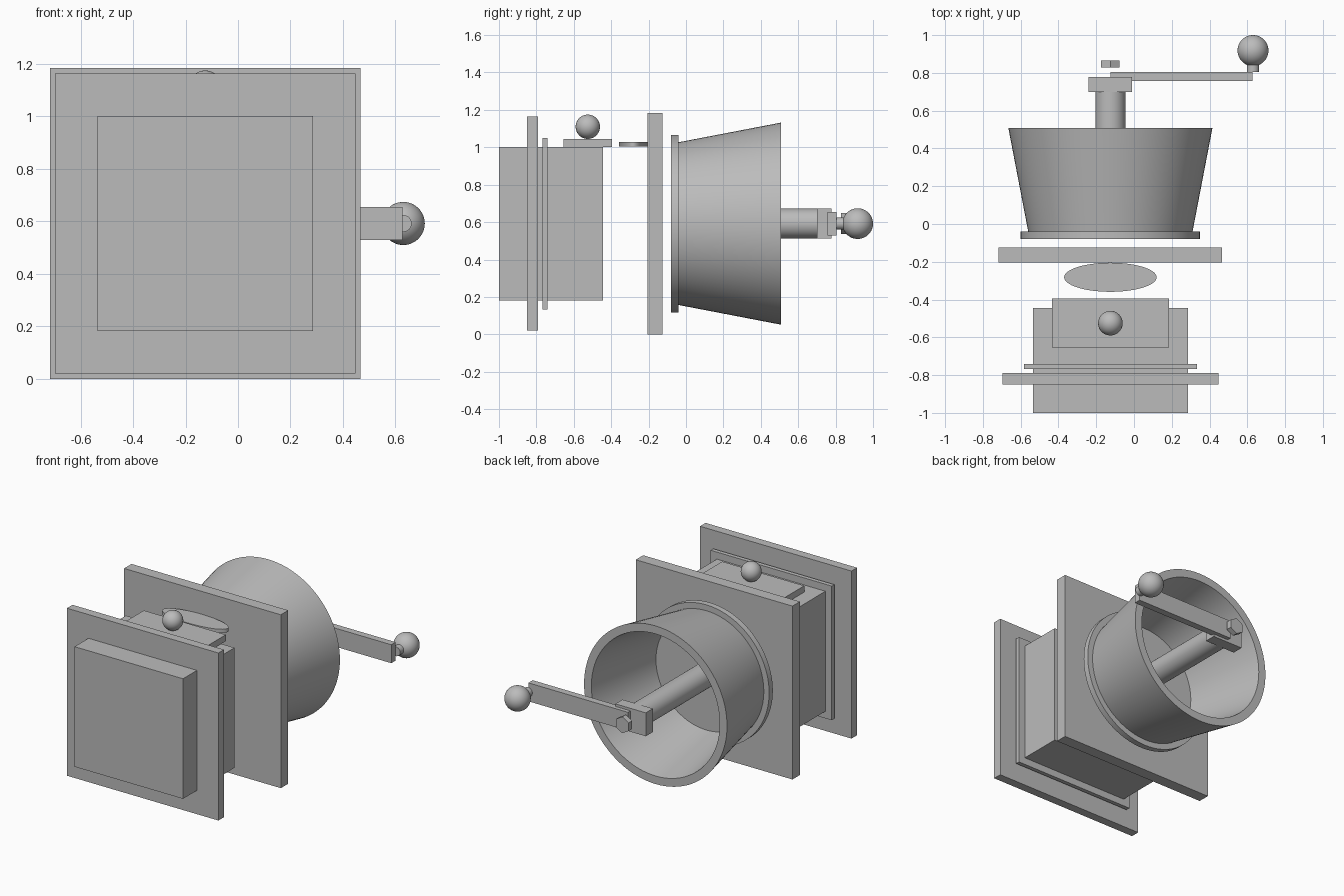
import bpy, math
from mathutils import Matrix, Vector

if "Cube" in bpy.data.objects:
    bpy.data.objects.remove(bpy.data.objects["Cube"], do_unlink=True)

CX, CZ = -0.125, 0.592  # main axis, running along y

grey = bpy.data.materials.new("plain grey")
grey.use_nodes = True
COLOUR = (0.5, 0.5, 0.5, 1)
grey.diffuse_color = COLOUR
grey.node_tree.nodes["Principled BSDF"].inputs["Base Color"].default_value = COLOUR


def finish(name, smooth=False):
    ob = bpy.context.object
    ob.name = name
    ob.data.name = name
    ob.data.materials.append(grey)
    bpy.ops.object.transform_apply(location=False, rotation=True, scale=True)
    if smooth:
        bpy.ops.object.shade_smooth_by_angle(angle=math.radians(35))
    return ob


def box(name, x, y, z):
    centre = [(a + b) / 2 for a, b in (x, y, z)]
    bpy.ops.mesh.primitive_cube_add(size=1, location=centre)
    bpy.context.object.scale = [b - a for a, b in (x, y, z)]
    return finish(name)


def square(name, half, y):
    return box(name, (CX - half, CX + half), y, (CZ - half, CZ + half))


def rod(name, radius, y, x=CX, sides=64):
    bpy.ops.mesh.primitive_cylinder_add(
        vertices=sides, radius=radius, depth=y[1] - y[0],
        location=(x, (y[0] + y[1]) / 2, CZ), rotation=(math.pi / 2, 0, 0))
    return finish(name, sides > 8)


def ball(name, radius, location):
    bpy.ops.mesh.primitive_uv_sphere_add(segments=48, ring_count=24, radius=radius, location=location)
    return finish(name, True)


def turned(name, profile, steps=96):
    """Revolve a closed (radius, y) profile about the main axis."""
    verts, faces, n = [], [], len(profile)
    for i in range(steps):
        a = math.tau * i / steps
        verts += [(r * math.cos(a), y, r * math.sin(a)) for r, y in profile]
        for k in range(n):
            j, m = (i + 1) % steps, (k + 1) % n
            faces.append((i * n + k, i * n + m, j * n + m, j * n + k))
    mesh = bpy.data.meshes.new(name)
    mesh.from_pydata(verts, [], faces)
    ob = bpy.data.objects.new(name, mesh)
    ob.location = (CX, 0, CZ)
    bpy.context.collection.objects.link(ob)
    bpy.ops.object.select_all(action='DESELECT')
    ob.select_set(True)
    bpy.context.view_layer.objects.active = ob
    bpy.ops.object.mode_set(mode='EDIT')
    bpy.ops.mesh.select_all(action='SELECT')
    bpy.ops.mesh.normals_make_consistent(inside=False)
    bpy.ops.object.mode_set(mode='OBJECT')
    return finish(name, True)


# Square body, base and trim
square("body", 0.41, (-1.0, -0.445))
square("base_plate", 0.572, (-0.85, -0.79))
square("base_trim", 0.458, (-0.768, -0.74))
square("top_plate", 0.592, (-0.205, -0.125))

# Drawer front with its knob, and the oval badge plate
box("drawer_front", (CX - 0.31, CX + 0.31), (-0.655, -0.395), (1.002, 1.045))
ball("drawer_knob", 0.065, (CX, -0.525, 1.11))
bpy.ops.mesh.primitive_cylinder_add(vertices=64, radius=1, depth=1, location=(CX, -0.282, 1.016))
bpy.context.object.scale = (0.245, 0.077, 0.024)
finish("oval_plate", True)

# Flange and open flared hopper
rod("hopper_flange", 0.475, (-0.08, -0.04), sides=96)
turned("hopper", [(0.435, -0.04), (0.54, 0.507), (0.485, 0.507), (0.38, -0.04)])

# Shaft, crank and handle
rod("shaft", 0.08, (-0.04, 0.70))
box("crank_block", (CX - 0.115, CX + 0.115), (0.70, 0.777), (CZ - 0.08, CZ + 0.08))
box("crank_arm", (CX, 0.628), (0.757, 0.804), (CZ - 0.063, CZ + 0.063))
rod("hex_nut", 0.056, (0.828, 0.866), sides=6)
rod("handle_neck", 0.032, (0.804, 0.85), x=0.63)
ball("handle_knob", 0.082, (0.63, 0.918, CZ))
